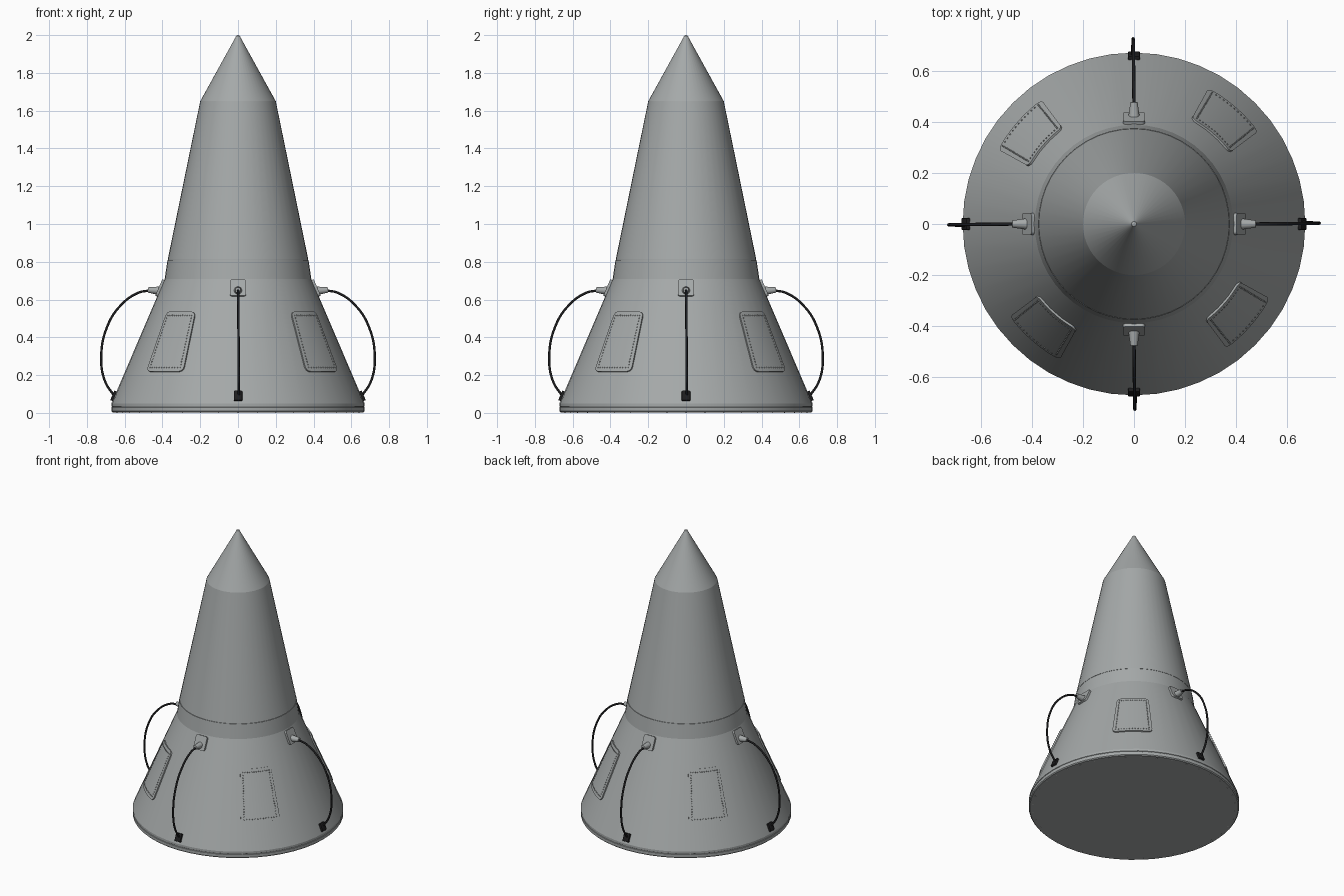
import bpy, bmesh
from math import pi, sin, cos, atan, radians
from mathutils import Matrix, Vector

if "Cube" in bpy.data.objects:
    bpy.data.objects.remove(bpy.data.objects["Cube"])

SLOPE = 0.427                      # skirt radius lost per unit height
TILT = atan(SLOPE)


def material(name, color):
    m = bpy.data.materials.new(name)
    m.diffuse_color = (*color, 1)
    m.use_nodes = True
    m.node_tree.nodes["Principled BSDF"].inputs["Base Color"].default_value = m.diffuse_color
    return m


black = material("black_rubber", (0.012, 0.012, 0.013))
hull = material("dark_grey_hull", (0.375, 0.395, 0.395))


def finish(bm, name, turn=0.0, mat=hull, angle=30):
    bmesh.ops.recalc_face_normals(bm, faces=bm.faces)
    bm.transform(Matrix.Rotation(turn, 4, 'Z'))
    me = bpy.data.meshes.new(name)
    bm.to_mesh(me)
    bm.free()
    ob = bpy.data.objects.new(name, me)
    bpy.context.collection.objects.link(ob)
    if mat:
        me.materials.append(mat)
    bpy.ops.object.select_all(action='DESELECT')
    ob.select_set(True)
    bpy.context.view_layer.objects.active = ob
    bpy.ops.object.shade_smooth_by_angle(angle=radians(angle))
    return ob


def skirt_point(theta, z, off=0.0):
    r = 0.388 + (0.71 - z) * SLOPE + off * cos(TILT)
    return Vector((r * cos(theta), r * sin(theta), z + off * sin(TILT)))


def lathe(name, profile, steps=48):
    bm = bmesh.new()
    vs = [bm.verts.new((r, 0, z)) for r, z in profile]
    es = [bm.edges.new(p) for p in zip(vs, vs[1:])]
    bmesh.ops.spin(bm, geom=vs + es, axis=(0, 0, 1), cent=(0, 0, 0),
                   angle=2 * pi, steps=steps)
    bmesh.ops.remove_doubles(bm, verts=bm.verts, dist=0.0002)
    return finish(bm, name, angle=9)


def rivet(bm, loc, size):
    bmesh.ops.create_uvsphere(bm, u_segments=6, v_segments=4, radius=size,
                              matrix=Matrix.Translation(loc))


# Capsule shell: closed base, rim band, skirt, seam groove, upper cone, nose
lathe("capsule_body", [
    (0, 0.003), (0.664, 0.003), (0.67, 0.009), (0.67, 0.029), (0.667, 0.031),
    (0.667, 0.033), (0.67, 0.035), (0.67, 0.05), (0.388, 0.71),
    (0.3735, 0.8085), (0.3705, 0.809), (0.3705, 0.8115), (0.372, 0.812),
    (0.2, 1.65), (0.015, 1.985), (0.010, 1.996), (0, 2.0)])

# Pale rivets around the underside
bm = bmesh.new()
for i in range(40):
    a = 2 * pi * i / 40
    rivet(bm, (0.645 * cos(a), 0.645 * sin(a), 0.0045), 0.0045)
finish(bm, "base_rivets", mat=None)


def hatch(name, turn):
    # Raised rounded panel following the skirt, made of vertical strips
    U, z0, z1, cu, cz, lift = radians(12.3), 0.217, 0.533, 0.046, 0.025, 0.008
    cols = [(-U + cu * (1 - cos(k * pi / 8)), cz * (1 - sin(k * pi / 8)))
            for k in range(5)]
    mid = [(-U + cu + 2 * (U - cu) * k / 8, 0) for k in range(1, 8)]
    cols = cols + mid + [(-u, d) for u, d in reversed(cols)]
    bm = bmesh.new()
    pairs = [[bm.verts.new(skirt_point(u, z, -0.004))
              for z in (z0 + d, z1 - d)] for u, d in cols]
    faces = [bm.faces.new((a[0], b[0], b[1], a[1]))
             for a, b in zip(pairs, pairs[1:])]
    ext = bmesh.ops.extrude_face_region(bm, geom=faces)
    for v in [g for g in ext["geom"] if isinstance(g, bmesh.types.BMVert)]:
        v.co += Vector((v.co.x, v.co.y, 0)).normalized() * (lift + 0.004) * cos(TILT)
        v.co.z += (lift + 0.004) * sin(TILT)
    bmesh.ops.delete(bm, geom=[f for f in faces if f.is_valid], context='FACES_ONLY')
    # Rivet line just inside the border
    u, a, b = U - 0.036, z0 + 0.02, z1 - 0.02
    spots = [(s * u, a + (b - a) * k / 18) for s in (-1, 1) for k in range(19)]
    spots += [(-u + 2 * u * k / 12, z) for z in (a, b) for k in range(1, 12)]
    for t, z in spots:
        rivet(bm, skirt_point(t, z, lift), 0.0035)
    finish(bm, name, turn)


def connector(name, turn):
    # Mounting plate lying on the skirt with a tapered socket
    bm = bmesh.new()
    bmesh.ops.create_cube(bm, size=1, matrix=Matrix.Diagonal((0.02, 0.085, 0.095, 1)))
    side = [e for e in bm.edges
            if abs(e.verts[0].co.x - e.verts[1].co.x) > 0.01]
    bmesh.ops.bevel(bm, geom=side, offset=0.014, segments=4, affect='EDGES', profile=0.5)
    bm.transform(Matrix.Translation(skirt_point(0, 0.66, 0.001))
                 @ Matrix.Rotation(-TILT, 4, 'Y'))
    aim = Matrix.Translation((0.437, 0, 0.648)) @ Matrix.Rotation(radians(86), 4, 'Y')
    bmesh.ops.create_cone(bm, cap_ends=True, segments=20, radius1=0.025,
                          radius2=0.014, depth=0.08, matrix=aim)
    finish(bm, name, turn)


def clip(name, turn):
    # Dark block holding the lower end of the cable
    bm = bmesh.new()
    bmesh.ops.create_cube(bm, size=1, matrix=Matrix.Diagonal((0.024, 0.045, 0.055, 1)))
    bmesh.ops.bevel(bm, geom=bm.edges[:], offset=0.003, segments=2,
                    affect='EDGES', profile=0.5)
    bm.transform(Matrix.Translation(skirt_point(0, 0.088, 0.001))
                 @ Matrix.Rotation(-TILT, 4, 'Y'))
    finish(bm, name, turn, black)


def cable(name, turn):
    path = [(0.465, 0.649), (0.53, 0.635), (0.625, 0.565), (0.695, 0.45),
            (0.724, 0.30), (0.705, 0.17), (0.652, 0.085)]
    cu = bpy.data.curves.new(name, 'CURVE')
    cu.dimensions = '3D'
    cu.bevel_depth, cu.bevel_resolution, cu.resolution_u = 0.0065, 3, 8
    cu.use_fill_caps = True
    sp = cu.splines.new('BEZIER')
    sp.bezier_points.add(len(path) - 1)
    for i, (p, (x, z)) in enumerate(zip(sp.bezier_points, path)):
        p.co = (x, 0.005 * i / 6, z)
        p.handle_left_type = p.handle_right_type = 'AUTO'
    cu.materials.append(black)
    ob = bpy.data.objects.new(name, cu)
    ob.rotation_euler.z = turn
    bpy.context.collection.objects.link(ob)
    bpy.ops.object.select_all(action='DESELECT')
    ob.select_set(True)
    bpy.context.view_layer.objects.active = ob
    bpy.ops.object.convert(target='MESH')
    bpy.ops.object.shade_smooth_by_angle(angle=radians(50))


# Four-fold repeat around the skirt
for i, side in enumerate(("right", "back", "left", "front")):
    t = i * pi / 2
    hatch(side + "_hatch", t + radians(49))
    connector(side + "_connector", t)
    clip(side + "_cable_clip", t)
    cable(side + "_cable", t)
